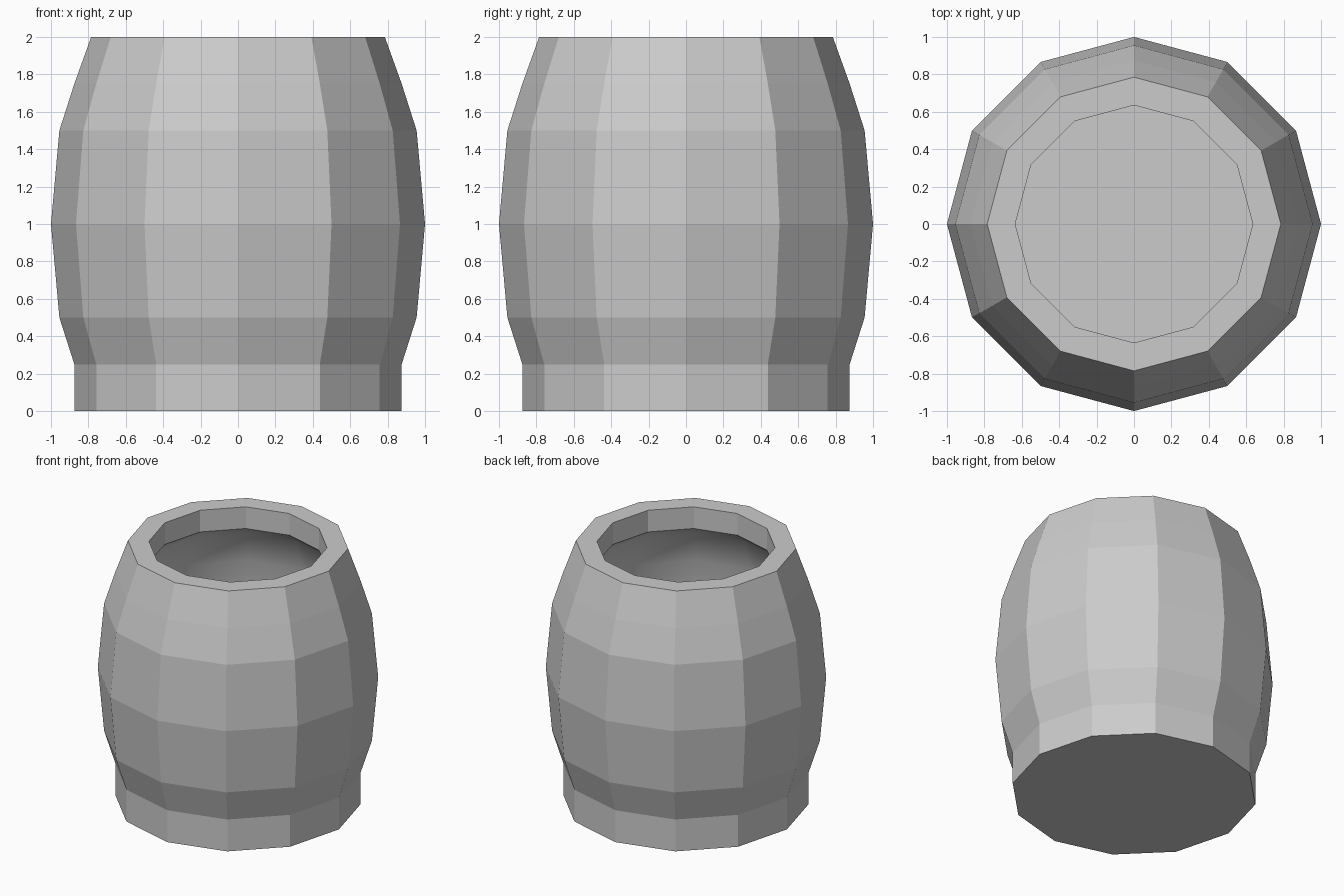
import bpy, bmesh
from math import cos, sin, pi

if "Cube" in bpy.data.objects:
    bpy.data.objects.remove(bpy.data.objects["Cube"])

SIDES = 12

# Barrel wall profile (radius, height): outside upward, rim, lip, hollow, floor
outer = [(.875, 0), (.875, .25), (.955, .5), (1, 1), (.955, 1.5), (.875, 1.75), (.785, 2)]
lip = [(.635, 2), (.635, 1.83)]
hollow = [(.725, 1.75), (.805, 1.5), (.85, 1), (.805, .5), (.725, .25), (.725, .15)]
profile = outer + lip + hollow

bm = bmesh.new()
rings = [[bm.verts.new((r * cos(2 * pi * i / SIDES), r * sin(2 * pi * i / SIDES), z))
          for i in range(SIDES)] for r, z in profile]

# Side faces: flat outside and lip, smooth hollow
first_hollow = len(outer) + len(lip) - 1
for k, (a, b) in enumerate(zip(rings, rings[1:])):
    for i in range(SIDES):
        j = (i + 1) % SIDES
        f = bm.faces.new((a[i], a[j], b[j], b[i]))
        f.smooth = k >= first_hollow

# Underside and inner floor
bm.faces.new(rings[0][::-1])
bm.faces.new(rings[-1])

mesh = bpy.data.meshes.new("barrel")
bm.to_mesh(mesh)
bm.free()
bpy.context.collection.objects.link(bpy.data.objects.new("barrel", mesh))
